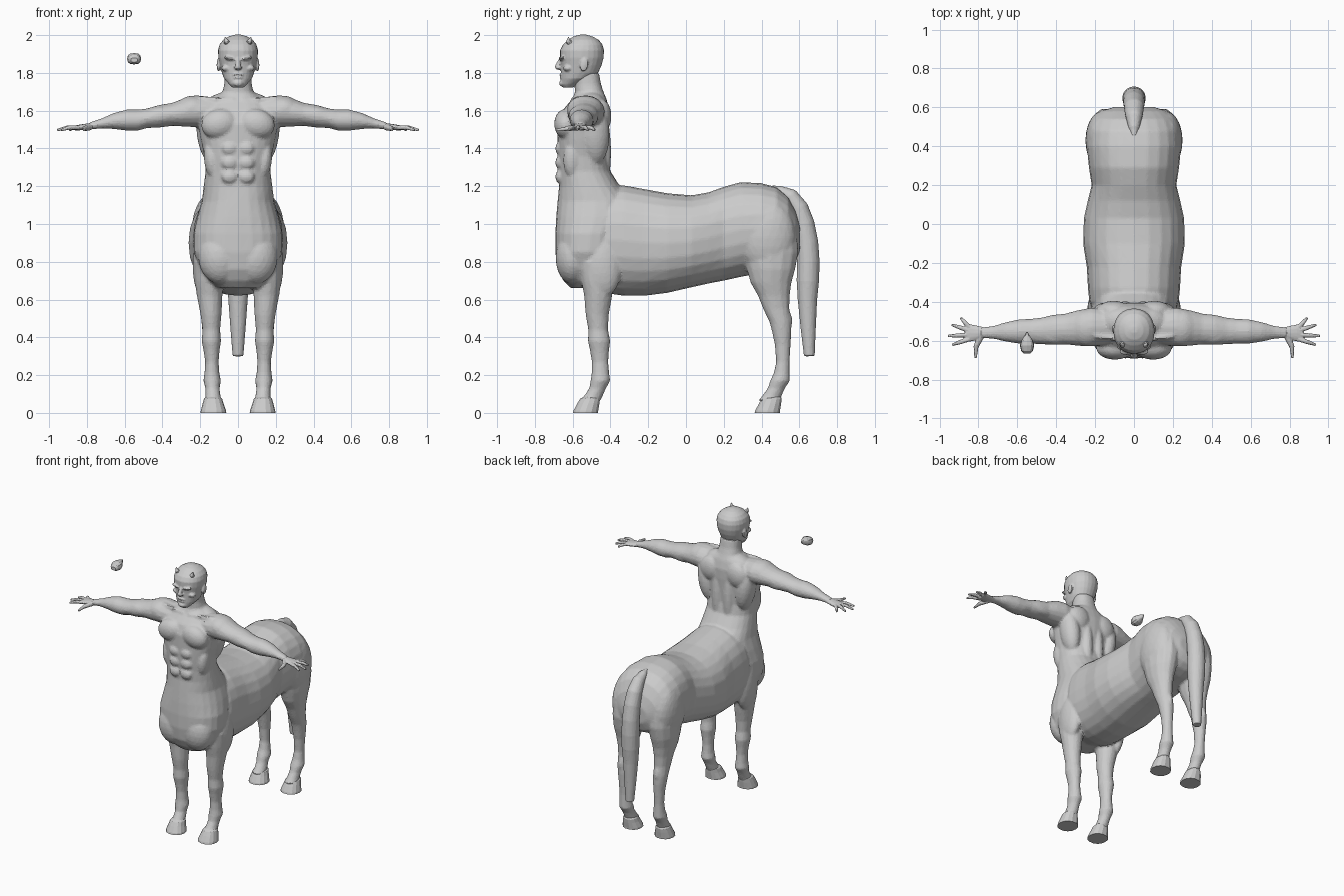
import bpy, bmesh, math
from mathutils import Vector, Matrix

SIDES = (-1, 1)


def loft(bm, rings, axis, n=20, power=2.0):
    """Closed skin through rings (cx, cy, cz, a, b) lying square to the axis."""
    u, v = {'x': (1, 2), 'y': (0, 2), 'z': (0, 1)}[axis]
    loops = []
    for cx, cy, cz, a, b in rings:
        loop = []
        for i in range(n):
            t = 2 * math.pi * i / n
            c, s = math.cos(t), math.sin(t)
            p = Vector((cx, cy, cz))
            p[u] += a * math.copysign(abs(c) ** (2 / power), c)
            p[v] += b * math.copysign(abs(s) ** (2 / power), s)
            loop.append(bm.verts.new(p))
        loops.append(loop)
    for l0, l1 in zip(loops, loops[1:]):
        for i in range(n):
            j = (i + 1) % n
            bm.faces.new((l0[i], l0[j], l1[j], l1[i]))
    bm.faces.new(loops[0][::-1])
    bm.faces.new(loops[-1])


def blob(bm, c, r, tilt=0.0, axis='Y'):
    m = Matrix.Translation(c) @ Matrix.Rotation(tilt, 4, axis) @ Matrix.Diagonal((*r, 1))
    bmesh.ops.create_icosphere(bm, subdivisions=3, radius=1, matrix=m)


def rod(bm, p0, p1, r0, r1, n=8):
    p0, p1 = Vector(p0), Vector(p1)
    d = p1 - p0
    m = Matrix.Translation((p0 + p1) / 2) @ d.to_track_quat('Z', 'Y').to_matrix().to_4x4()
    bmesh.ops.create_cone(bm, cap_ends=True, segments=n, radius1=r0, radius2=r1,
                          depth=d.length, matrix=m)


def finish(bm, name, voxel=0, smooth=2, ratio=1.0):
    bmesh.ops.recalc_face_normals(bm, faces=bm.faces)
    me = bpy.data.meshes.new(name)
    bm.to_mesh(me)
    bm.free()
    ob = bpy.data.objects.new(name, me)
    bpy.context.collection.objects.link(ob)
    if voxel:
        r = ob.modifiers.new("fuse", 'REMESH')
        r.mode, r.voxel_size = 'VOXEL', voxel
        s = ob.modifiers.new("relax", 'SMOOTH')
        s.factor, s.iterations = 0.5, smooth
        if ratio < 1:
            ob.modifiers.new("facets", 'DECIMATE').ratio = ratio
    return ob


# Body: human torso, horse barrel, arms and legs fused together
body = bmesh.new()
torso = [(.66, -.61, -.42, .11), (.70, -.65, -.39, .16), (.76, -.68, -.36, .20),
         (.85, -.692, -.34, .235), (.95, -.692, -.32, .235), (1.04, -.687, -.28, .215),
         (1.12, -.68, -.28, .192), (1.20, -.672, -.35, .182), (1.28, -.675, -.40, .172),
         (1.36, -.68, -.415, .178), (1.45, -.68, -.41, .198), (1.53, -.68, -.405, .212),
         (1.60, -.655, -.405, .20), (1.66, -.605, -.42, .145), (1.695, -.588, -.435, .083),
         (1.74, -.59, -.45, .073), (1.80, -.60, -.46, .07)]
loft(body, [(0, (f + b) / 2, z, w, (b - f) / 2) for z, f, b, w in torso], 'z', 24, 2.3)

barrel = [(-.52, 1.08, .67, .19), (-.40, 1.20, .63, .23), (-.33, 1.205, .62, .237),
          (-.22, 1.185, .62, .243), (-.10, 1.163, .635, .262), (.03, 1.152, .665, .258),
          (.12, 1.168, .685, .238), (.20, 1.197, .70, .218), (.29, 1.222, .72, .232),
          (.40, 1.216, .74, .243), (.48, 1.195, .75, .236), (.54, 1.145, .77, .212),
          (.58, 1.07, .80, .17), (.603, .99, .86, .10)]
loft(body, [(0, y, (t + b) / 2, w, (t - b) / 2) for y, t, b, w in barrel], 'y', 24, 2.25)

arm = [(.12, -.53, 1.59, .09, .08), (.22, -.53, 1.597, .10, .085), (.29, -.535, 1.59, .092, .074),
       (.35, -.54, 1.58, .08, .061), (.42, -.545, 1.57, .078, .06), (.48, -.55, 1.56, .068, .052),
       (.53, -.552, 1.55, .065, .056), (.59, -.553, 1.55, .063, .056), (.66, -.555, 1.545, .05, .042),
       (.72, -.557, 1.533, .034, .027), (.79, -.56, 1.518, .028, .019)]
fore = [(.80, .16, -.47, .075, .10), (.70, .155, -.468, .075, .088), (.62, .15, -.465, .068, .075),
        (.52, .143, -.47, .056, .062), (.44, .141, -.465, .047, .053), (.38, .141, -.46, .052, .06),
        (.33, .14, -.458, .043, .051), (.27, .138, -.455, .036, .044), (.21, .138, -.453, .04, .047),
        (.17, .137, -.453, .047, .053), (.13, .135, -.468, .038, .045), (.09, .132, -.49, .04, .05),
        (.06, .132, -.51, .045, .055)]
hind = [(1.05, .13, .42, .09, .14), (.95, .14, .43, .10, .16), (.85, .145, .445, .095, .152),
        (.76, .148, .45, .088, .13), (.69, .148, .45, .075, .11), (.62, .147, .465, .06, .085),
        (.55, .146, .478, .052, .07), (.48, .145, .50, .049, .058), (.43, .143, .507, .046, .052),
        (.36, .142, .512, .038, .042), (.27, .14, .513, .034, .036), (.21, .138, .507, .04, .043),
        (.17, .137, .498, .047, .053), (.13, .135, .478, .038, .046), (.09, .132, .455, .04, .052),
        (.06, .132, .435, .045, .058)]
for s in SIDES:
    loft(body, [(s * x, y, z, a, b) for x, y, z, a, b in arm], 'x', 16)
    for leg in (fore, hind):
        loft(body, [(s * x, y, z, a, b) for z, x, y, a, b in leg], 'z', 14)
    # Muscles of chest, shoulder, back and arms
    blob(body, (s * .098, -.638, 1.53), (.098, .06, .078), s * .25)
    blob(body, (s * .245, -.535, 1.607), (.095, .095, .072), s * .2)
    blob(body, (s * .155, -.48, 1.47), (.062, .075, .16), s * .15)
    blob(body, (s * .105, -.445, 1.57), (.085, .05, .09), s * -.3)
    blob(body, (s * .045, -.432, 1.38), (.038, .035, .2))
    blob(body, (s * .085, -.50, 1.66), (.085, .06, .035), s * .25)
    blob(body, (s * .40, -.58, 1.578), (.085, .04, .044))
    blob(body, (s * .38, -.505, 1.565), (.10, .04, .045))
    for z in (1.25, 1.325, 1.40):
        blob(body, (s * .045, -.666, z), (.043, .026, .036))
    blob(body, (s * .14, -.60, 1.34), (.04, .05, .10), s * .1)
    # Collar bone, breast, elbow and rump masses of the horse part
    rod(body, (s * .02, -.60, 1.655), (s * .2, -.575, 1.665), .013, .013)
    blob(body, (s * .095, -.60, .82), (.115, .09, .14), s * .1)
    blob(body, (s * .185, -.44, .78), (.055, .10, .17))
    blob(body, (s * .165, .43, .93), (.085, .15, .2))
    blob(body, (s * .145, .542, .485), (.022, .02, .055))
finish(body, "centaur_body", .0095, 3, .4)

# Head with facial relief
head = bmesh.new()
skull = [(1.722, -.65, -.60, .03), (1.74, -.662, -.57, .048), (1.77, -.662, -.50, .074),
         (1.80, -.662, -.465, .085), (1.84, -.662, -.447, .095), (1.88, -.667, -.436, .104),
         (1.92, -.667, -.434, .106), (1.95, -.652, -.442, .098), (1.975, -.625, -.462, .078),
         (1.993, -.595, -.495, .048), (2.003, -.56, -.53, .015)]
loft(head, [(0, (f + b) / 2, z, w, (b - f) / 2) for z, f, b, w in skull], 'z', 24, 2.15)
rod(head, (0, -.66, 1.875), (0, -.682, 1.83), .011, .015)
blob(head, (0, -.672, 1.828), (.02, .022, .012))
blob(head, (0, -.658, 1.79), (.03, .014, .007))
blob(head, (0, -.656, 1.775), (.026, .014, .007))
blob(head, (0, -.652, 1.745), (.028, .02, .018))
for s in SIDES:
    blob(head, (s * .04, -.655, 1.876), (.036, .019, .010), s * -.15)
    blob(head, (s * .06, -.625, 1.825), (.028, .025, .018))
    blob(head, (s * .104, -.54, 1.842), (.009, .022, .036), -.2, 'X')
finish(head, "head", .006, 2, .5)

for s in SIDES:
    side = "right" if s < 0 else "left"
    # Small horn on the forehead
    horn = bmesh.new()
    rod(horn, (s * .053, -.60, 1.94), (s * .06, -.622, 1.967), .019, .014, 10)
    rod(horn, (s * .06, -.622, 1.964), (s * .068, -.622, 1.99), .014, .002, 10)
    finish(horn, "horn_" + side)

    # Open hand with spread fingers
    hand = bmesh.new()
    palm = [(.765, -.558, 1.52, .026, .018), (.80, -.56, 1.515, .036, .017),
            (.84, -.56, 1.511, .045, .015), (.868, -.562, 1.508, .043, .012)]
    loft(hand, [(s * x, y, z, a, b) for x, y, z, a, b in palm], 'x', 12)
    for y0, x1, y1 in ((-.53, .892, -.482), (-.548, .938, -.518),
                       (-.57, .958, -.576), (-.592, .936, -.622)):
        mid = (s * (.848 + x1) / 2, (y0 + y1) / 2, 1.511)
        rod(hand, (s * .848, y0, 1.511), mid, .0125, .0115)
        rod(hand, mid, (s * x1, y1, 1.497), .0115, .007)
    rod(hand, (s * .785, -.572, 1.513), (s * .812, -.63, 1.505), .018, .014)
    rod(hand, (s * .812, -.63, 1.505), (s * .815, -.69, 1.497), .013, .007)
    finish(hand, "hand_" + side, .004, 2, .4)

    # Hooves with flared sole
    for name, y in (("front_hoof_", 0), ("hind_hoof_", .962)):
        hoof = bmesh.new()
        loft(hoof, [(s * .13, y - .532, 0, .068, .068), (s * .13, y - .53, .012, .067, .067),
                    (s * .132, y - .517, .05, .055, .06), (s * .132, y - .508, .075, .048, .054),
                    (s * .132, y - .50, .085, .036, .042)], 'z', 14, 2.2)
        finish(hoof, name + side)

# Tail: a tapering curved tube
path = [(.45, 1.195, .012), (.50, 1.172, .03), (.555, 1.142, .044), (.598, 1.08, .052),
        (.625, 1.0, .056), (.642, .90, .059), (.647, .80, .061), (.645, .70, .06),
        (.643, .60, .052), (.647, .45, .041), (.653, .30, .029)]
tail = bmesh.new()
for (y0, z0, r0), (y1, z1, r1) in zip(path, path[1:]):
    rod(tail, (0, y0, z0), (0, y1, z1), r0, r1, 16)
for y, z, r in path[1:-2]:
    blob(tail, (0, y, z), (r, r, r))
finish(tail, "tail", .008, 2, .4)

# Loose mouth piece floating beside the head
piece = bmesh.new()
loft(piece, [(-.55, -.665, 1.868, .018, .012), (-.55, -.652, 1.872, .03, .024),
             (-.55, -.625, 1.875, .037, .03), (-.55, -.60, 1.878, .03, .026),
             (-.55, -.575, 1.884, .014, .016), (-.55, -.556, 1.888, .004, .006)], 'y', 12, 2.6)
finish(piece, "mouth_piece")
